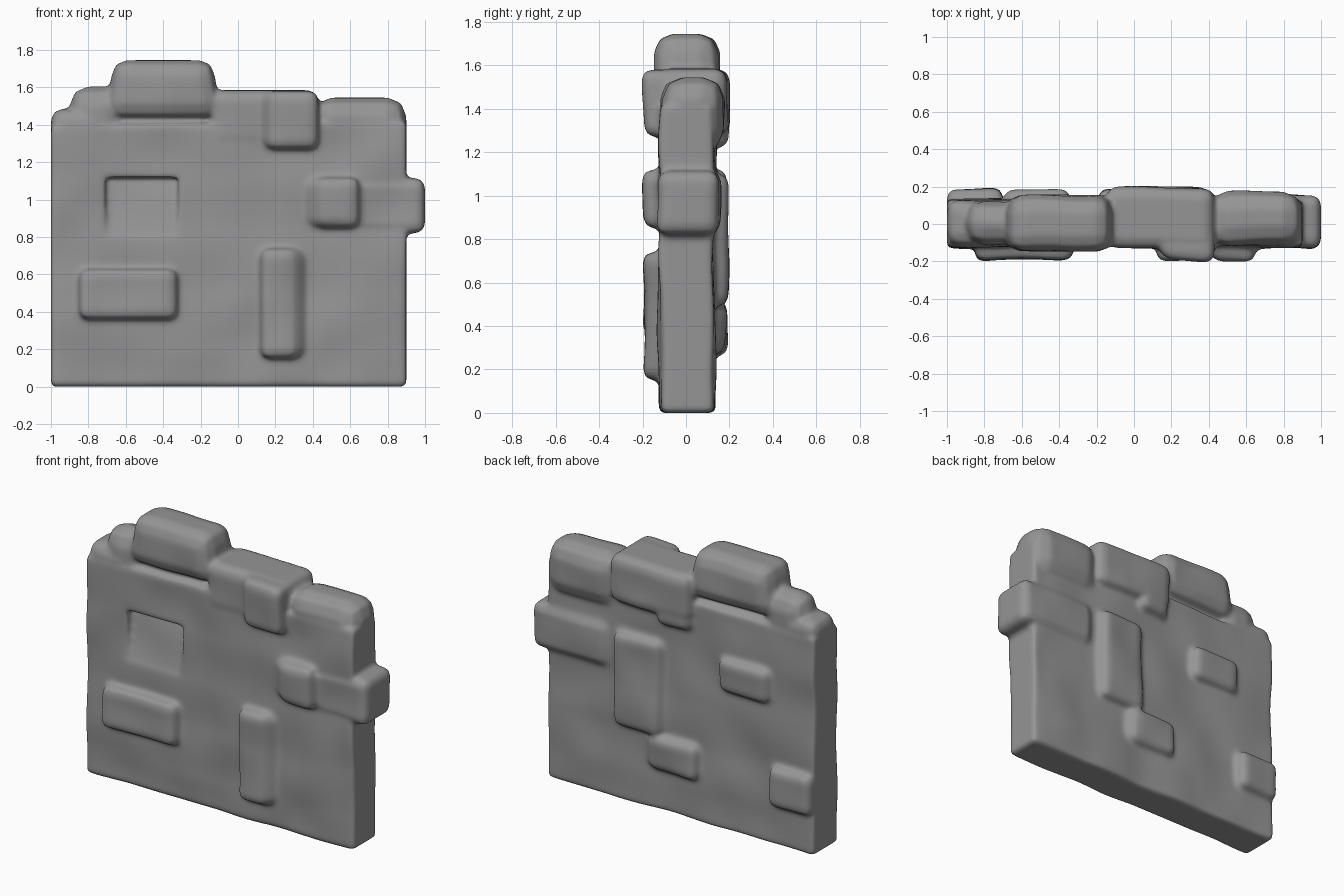
import bpy, bmesh

if "Cube" in bpy.data.objects:
    bpy.data.objects.remove(bpy.data.objects["Cube"])

FACE = .125      # half thickness of the wall
PROUD = .195     # how far the loose stones reach from the middle


def stone(name, x0, x1, z0, z1, y0, y1, chamfer=.045, lean=0.0):
    """Chamfered block; lean slides the right (or, if negative, left) outer edge inward."""
    bm = bmesh.new()
    bmesh.ops.create_cube(bm, size=1)
    outer = 1 if y1 > -y0 else -1
    for v in bm.verts:
        if v.co.x * lean > 0 and v.co.y * outer > 0:
            v.co.x -= lean / (x1 - x0)
        v.co.x = (x0 + x1) / 2 + v.co.x * (x1 - x0)
        v.co.y = (y0 + y1) / 2 + v.co.y * (y1 - y0)
        v.co.z = (z0 + z1) / 2 + v.co.z * (z1 - z0)
    bmesh.ops.bevel(bm, geom=bm.edges[:], offset=chamfer, segments=2,
                    profile=.5, affect='EDGES', clamp_overlap=True)
    mesh = bpy.data.meshes.new(name)
    bm.to_mesh(mesh)
    bm.free()
    obj = bpy.data.objects.new(name, mesh)
    bpy.context.collection.objects.link(obj)
    return obj


# Main slab
wall = stone("stone_wall", -1, .9, 0, 1.5, -FACE + .005, FACE + .005, .02)

# Ruined top: cut the slab lower at both upper corners
for v in wall.data.vertices:
    if v.co.z > 1:
        v.co.z -= .1 if v.co.x < 0 else .08

# Recess left by a missing front stone, its floor sloping out at the bottom
cutter = stone("recess_cutter", -.71, -.32, .8, 1.12, -.3, -.05, .003)
for v in cutter.data.vertices:
    if v.co.y > -.2 and v.co.z < 1:
        v.co.y = -FACE + .01
cutter.hide_render = True
cut = wall.modifiers.new("recess", 'BOOLEAN')
cut.object = cutter
cut.solver = 'EXACT'
bpy.context.view_layer.objects.active = wall
bpy.ops.object.modifier_apply(modifier=cut.name)
bpy.data.objects.remove(cutter)

# Stones that make the broken outline
parts = [
    stone("left_shoulder", -1, -.7, 1.1, 1.485, -.115, FACE, .06),
    stone("upper_shoulder", -.9, -.6, 1.2, 1.605, -.11, FACE, .1),
    stone("crown_stone", -.7, -.1, 1.43, 1.745, -.145, .155, .085),
    stone("top_middle_stone", -.15, .43, 1.28, 1.585, -.125, PROUD, .055),
    stone("top_right_stone", .4, .9, 1.2, 1.545, -.115, .175, .1),
    stone("right_edge_stone", .45, 1, .82, 1.115, -.13, .155, .05),
]

# Slope both ends of the crown so it narrows upward
for v in parts[2].data.vertices:
    if v.co.z > 1.65:
        v.co.x = -.4 + (v.co.x + .4) * .92

# Stones standing out of the front: left, right, bottom, top, lean
for x0, x1, z0, z1, lean in [(.05, .43, 1.27, 1.58, -.12), (.2, .65, .85, 1.12, -.25),
                             (-.85, -.3, .36, .63, .03), (.12, .47, .15, .74, .17)]:
    parts.append(stone("front_stone", x0, x1, z0, z1, -PROUD, 0, .045, lean))

# Stones standing out of the back
for x0, x1, z0, z1, lean in [(0, .4, .49, 1.1, -.08), (-.19, .31, .27, .5, .18),
                             (-1, -.7, .26, .52, 0), (-.76, -.34, .9, 1.12, -.08),
                             (-.18, .09, 1.22, 1.38, -.05)]:
    parts.append(stone("back_stone", x0, x1, z0, z1, 0, PROUD - .005, .045, lean))

# Fuse the stones into the slab and soften the joints
bpy.ops.object.select_all(action='DESELECT')
for obj in parts + [wall]:
    obj.select_set(True)
bpy.context.view_layer.objects.active = wall
bpy.ops.object.join()
fuse = wall.modifiers.new("fuse", 'REMESH')
fuse.mode = 'VOXEL'
fuse.voxel_size = .014
fuse.use_smooth_shade = True

# Weathering: shallow uneven swells, only through the wall's thickness
swell = bpy.data.textures.new("swell", 'CLOUDS')
swell.noise_scale = .3
swell.noise_depth = 0
worn = wall.modifiers.new("worn", 'DISPLACE')
worn.texture = swell
worn.texture_coords = 'LOCAL'
worn.direction = 'Y'
worn.strength = .03
soft = wall.modifiers.new("soften", 'SMOOTH')
soft.factor = .5
soft.iterations = 7

# Dark grey rock
rock = bpy.data.materials.new("rock")
rock.diffuse_color = (.3, .3, .3, 1)
rock.use_nodes = True
rock.node_tree.nodes["Principled BSDF"].inputs["Base Color"].default_value = rock.diffuse_color
wall.data.materials.clear()
wall.data.materials.append(rock)
